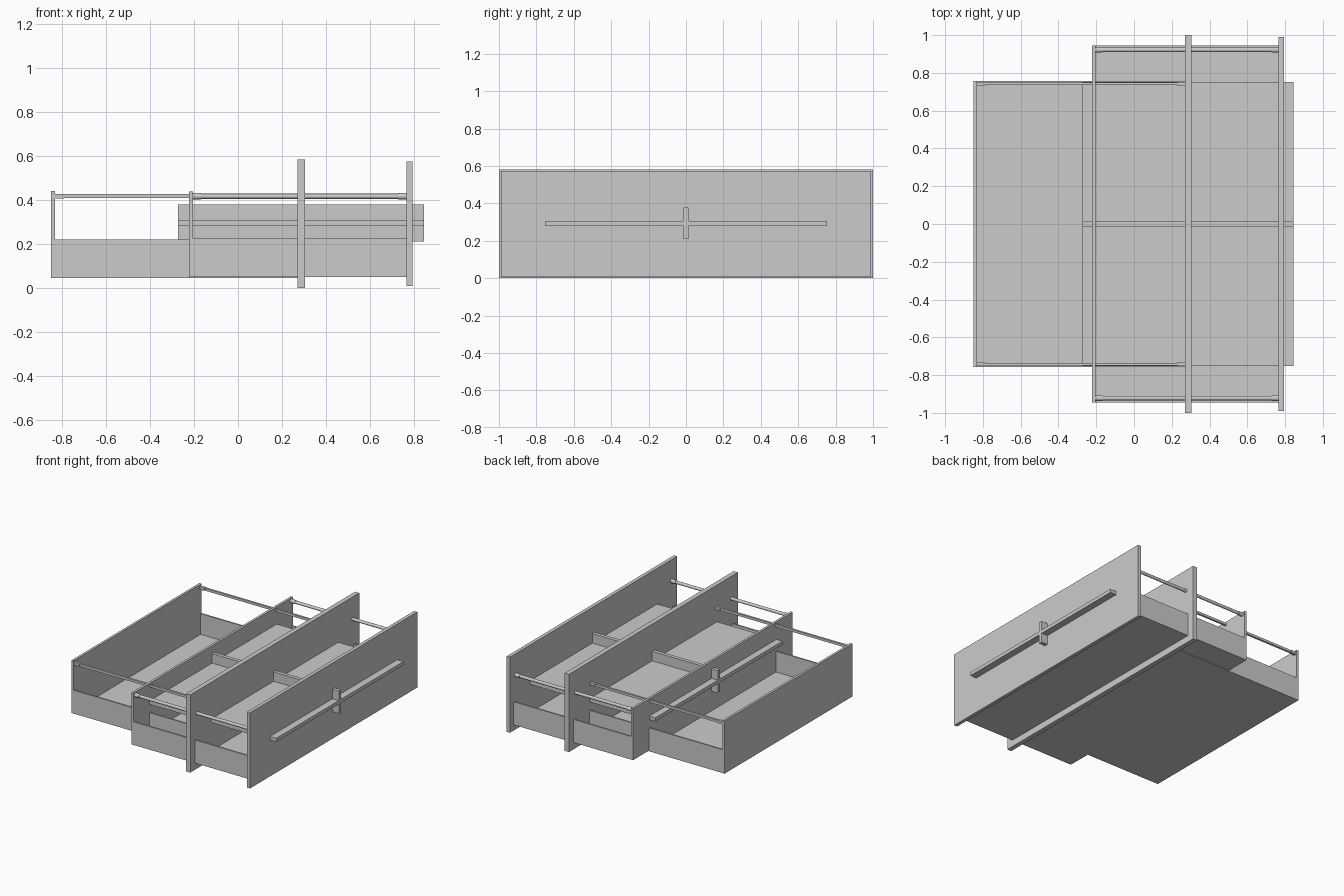
import bpy, math

if "Cube" in bpy.data.objects:
    bpy.data.objects.remove(bpy.data.objects["Cube"])


def box(name, x, y, z):
    bpy.ops.mesh.primitive_cube_add(
        size=1, location=(sum(x) / 2, sum(y) / 2, sum(z) / 2))
    ob = bpy.context.object
    ob.name = name
    ob.scale = (x[1] - x[0], y[1] - y[0], z[1] - z[0])
    bpy.ops.object.transform_apply(location=False, rotation=False, scale=True)
    return ob


def rod(name, x, y, z, r):
    bpy.ops.mesh.primitive_cylinder_add(
        vertices=32, radius=r, depth=x[1] - x[0],
        location=(sum(x) / 2, y, z), rotation=(0, math.pi / 2, 0))
    bpy.context.object.name = name
    bpy.ops.object.shade_smooth_by_angle(angle=math.radians(40))


def drawer(name, back, front, half, z0, side_top, back_top, panel_half, panel_z):
    # Tray: floor, back board, front panel and two low sides
    inner = (back[1], front[0])
    wall = 0.012
    box(name + "_floor", inner, (-half + wall, half - wall), (z0, z0 + 0.02))
    box(name + "_back", back, (-half, half), (z0, back_top))
    box(name + "_front_panel", front, (-panel_half, panel_half), panel_z)
    for s, tag in ((-1, "near"), (1, "far")):
        ys = sorted((s * (half - wall), s * half))
        box(f"{name}_side_{tag}", inner, ys, (z0, side_top))


drawer("inner_drawer", (-0.85, -0.832), (0.27, 0.305), 0.757,
       0.045, 0.22, 0.44, 1.0, (0.0, 0.582))
drawer("outer_drawer", (-0.223, -0.205), (0.766, 0.793), 0.945,
       0.05, 0.223, 0.437, 0.99, (0.008, 0.574))

# Gallery rails above the sides
for s, tag in ((-1, "near"), (1, "far")):
    ys = sorted((s * 0.735, s * 0.75))
    box("inner_rail_" + tag, (-0.832, 0.27), ys, (0.408, 0.426))
    for i, xs in enumerate(((-0.832, -0.79), (0.23, 0.27))):
        ys = sorted((s * 0.731, s * 0.753))
        box(f"inner_rail_cap_{tag}_{i}", xs, ys, (0.407, 0.427))
    rod("outer_rail_" + tag, (-0.205, 0.766), s * 0.922, 0.416, 0.0115)
    for i, xs in enumerate(((-0.205, -0.168), (0.727, 0.766))):
        rod(f"outer_rail_cap_{tag}_{i}", xs, s * 0.922, 0.416, 0.0145)

# Cross-shaped divider passing through the panels
box("divider_shelf", (-0.273, 0.845), (-0.753, 0.753), (0.28, 0.307))
box("divider_fin", (-0.273, 0.845), (-0.014, 0.014), (0.21, 0.378))
